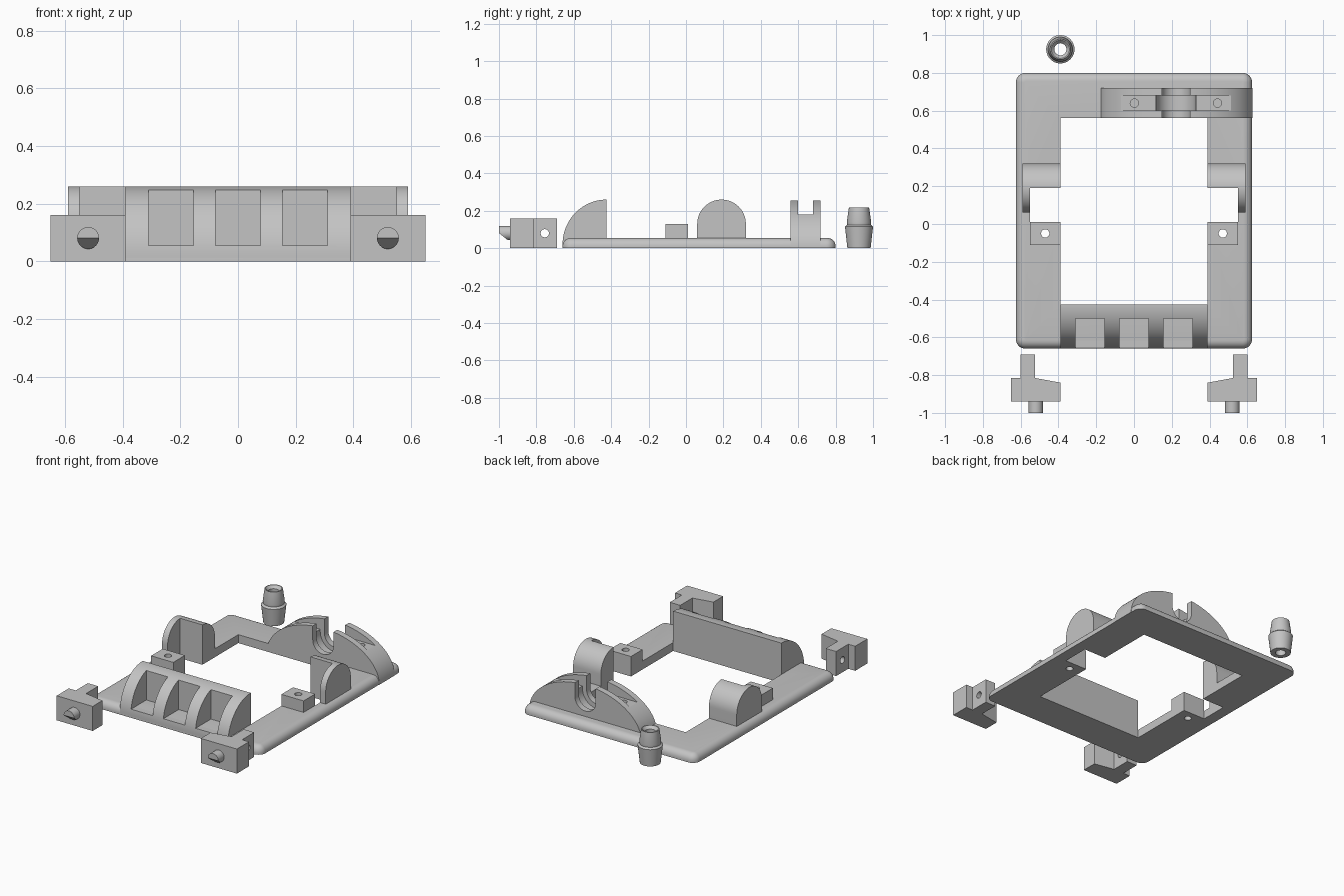
import bpy, bmesh, math
from mathutils import Vector

if "Cube" in bpy.data.objects:
    bpy.data.objects.remove(bpy.data.objects["Cube"], do_unlink=True)

grey = bpy.data.materials.new("plain grey")
grey.use_nodes = True
COLOUR = (0.55, 0.55, 0.55, 1)
grey.diffuse_color = COLOUR
grey.node_tree.nodes["Principled BSDF"].inputs["Base Color"].default_value = COLOUR


def finish(name, bm):
    bmesh.ops.recalc_face_normals(bm, faces=bm.faces)
    mesh = bpy.data.meshes.new(name)
    bm.to_mesh(mesh)
    bm.free()
    obj = bpy.data.objects.new(name, mesh)
    bpy.context.collection.objects.link(obj)
    mesh.materials.append(grey)
    return obj


def extrude(name, points, axis, low, high):
    """Extrude a closed outline along x, y or z."""
    place = {"x": lambda p: (low, *p), "y": lambda p: (p[0], low, p[1]),
             "z": lambda p: (*p, low)}[axis]
    bm = bmesh.new()
    face = bm.faces.new([bm.verts.new(place(p)) for p in points])
    side = bmesh.ops.extrude_face_region(bm, geom=[face])["geom"]
    step = Vector([(high - low) * (a == axis) for a in "xyz"])
    bmesh.ops.translate(bm, vec=step, verts=[v for v in side if isinstance(v, bmesh.types.BMVert)])
    return finish(name, bm)


def box(name, x, y, z):
    return extrude(name, [(x[0], y[0]), (x[1], y[0]), (x[1], y[1]), (x[0], y[1])], "z", *z)


def arc(cx, cy, rx, ry, start, end, n=32):
    angles = [math.radians(start + (end - start) * i / n) for i in range(n + 1)]
    return [(cx + rx * math.cos(a), cy + ry * math.sin(a)) for a in angles]


def rod(name, centre, r, axis, low, high):
    return extrude(name, arc(*centre, r, r, 0, 360)[:-1], axis, low, high)


def cut(obj, *cutters):
    for c in cutters:
        c.hide_render = True
        mod = obj.modifiers.new("cut", "BOOLEAN")
        mod.object, mod.solver = c, "EXACT"
        bpy.context.view_layer.objects.active = obj
        bpy.ops.object.modifier_apply(modifier=mod.name)
        bpy.data.objects.remove(c, do_unlink=True)


def smooth(obj):
    bpy.ops.object.select_all(action="DESELECT")
    obj.select_set(True)
    bpy.context.view_layer.objects.active = obj
    bpy.ops.object.shade_smooth_by_angle(angle=math.radians(30))


TOP = 0.055

# Base frame: rounded corners and rounded upper rim
corners = [(0.575, 0.75, 0), (-0.575, 0.75, 90), (-0.575, -0.61, 180), (0.575, -0.61, 270)]
outline = [p for x, y, a in corners for p in arc(x, y, 0.05, 0.05, a, a + 90, 8)]
frame = extrude("base_frame", outline, "z", 0, TOP)
bm = bmesh.new()
bm.from_mesh(frame.data)
rim = [e for e in bm.edges if all(v.co.z > TOP - 0.001 for v in e.verts)]
bmesh.ops.bevel(bm, geom=rim, offset=0.044, segments=6, profile=0.5, affect="EDGES")
bm.to_mesh(frame.data)
bm.free()
cut(frame, box("opening", (-0.39, 0.39), (-0.425, 0.56), (-1, 1)),
    box("side_notches", (-0.55, 0.55), (0.01, 0.19), (-1, 1)))

# Front grip: quarter round with three pockets
grip = extrude("front_grip", arc(-0.425, 0.02, 0.235, 0.24, 90, 180) + [(-0.66, 0), (-0.425, 0)],
               "x", -0.39, 0.39)
cut(grip, *[box("pocket", (x - 0.078, x + 0.078), (-0.8, -0.5), (TOP, 0.4))
            for x in (-0.233, 0, 0.233)])
smooth(grip)

# Rear saddle: long arch with a U channel, bearing groove, strap slot and screw holes
CX = 0.222
saddle = extrude("rear_saddle", arc(CX, 0, 0.405, 0.26, 0, 180, 64), "y", 0.56, 0.72)


def channel(r, y):
    return extrude("channel", arc(CX, 0.165, r, r, 180, 360) + [(CX + r, 0.5), (CX - r, 0.5)], "y", *y)


cut(saddle, channel(0.075, (0.5, 0.8)), channel(0.105, (0.6, 0.68)),
    box("strap_slot", (-0.3, 0.7), (0.6, 0.68), (0.18, 0.5)),
    *[rod("screw_hole", (CX + s * 0.22, 0.64), 0.022, "z", 0.08, 0.3) for s in (-1, 1)])
smooth(saddle)

for s, side in ((-1, "right"), (1, "left")):
    # Side arch: solid behind, thin outer wall in front
    dome = arc(0.19, 0.13, 0.13, 0.13, 0, 180) + [(0.06, 0.02), (0.32, 0.02)]
    arch = extrude(side + "_arch", dome, "x", *sorted((s * 0.39, s * 0.59)))
    cut(arch, box("relief", sorted((s * 0.3, s * 0.55)), (0, 0.19), (-1, 1)))
    smooth(arch)

    # Mounting tab with a screw hole through the frame
    tab = box(side + "_tab", sorted((s * 0.39, s * 0.55)), (-0.11, 0.01), (0, 0.13))
    for part in (tab, frame):
        cut(part, rod("tab_hole", (s * 0.47, -0.05), 0.022, "z", -0.5, 0.5))
    smooth(tab)

    # Loose corner bracket
    plan = [(0.65, -0.94), (0.39, -0.94), (0.39, -0.84), (0.525, -0.815),
            (0.525, -0.69), (0.6, -0.69), (0.6, -0.815), (0.65, -0.815)]
    bracket = extrude(side + "_bracket", [(s * x, y) for x, y in plan], "z", 0, 0.16)
    cut(bracket, rod("pin_hole", (-0.755, 0.08), 0.022, "x", -1, 1))
    smooth(bracket)

    # Bracket peg with its lower half sloped off
    peg = rod(side + "_peg", (s * 0.52, 0.081), 0.038, "y", -1, -0.93)
    cut(peg, extrude("slope", [(-1.02, 0.097), (-0.94, 0.033), (-0.94, 0), (-1.02, 0)], "x", -1, 1))
    smooth(peg)

smooth(frame)

# Loose stepped bushing, turned from a profile
profile = [(0.032, 0), (0.062, 0), (0.075, 0.115), (0.063, 0.125), (0.065, 0.14),
           (0.054, 0.218), (0.048, 0.218), (0.032, 0.2)]
bm = bmesh.new()
ring = [bm.verts.new((r, 0, z)) for r, z in profile]
edges = [bm.edges.new((ring[i - 1], ring[i])) for i in range(len(ring))]
bmesh.ops.spin(bm, geom=ring + edges, cent=(0, 0, 0), axis=(0, 0, 1), angle=math.tau,
               steps=40, use_merge=True)
bmesh.ops.remove_doubles(bm, verts=bm.verts, dist=0.0005)
bmesh.ops.translate(bm, vec=(-0.39, 0.925, 0), verts=bm.verts)
smooth(finish("bushing", bm))
